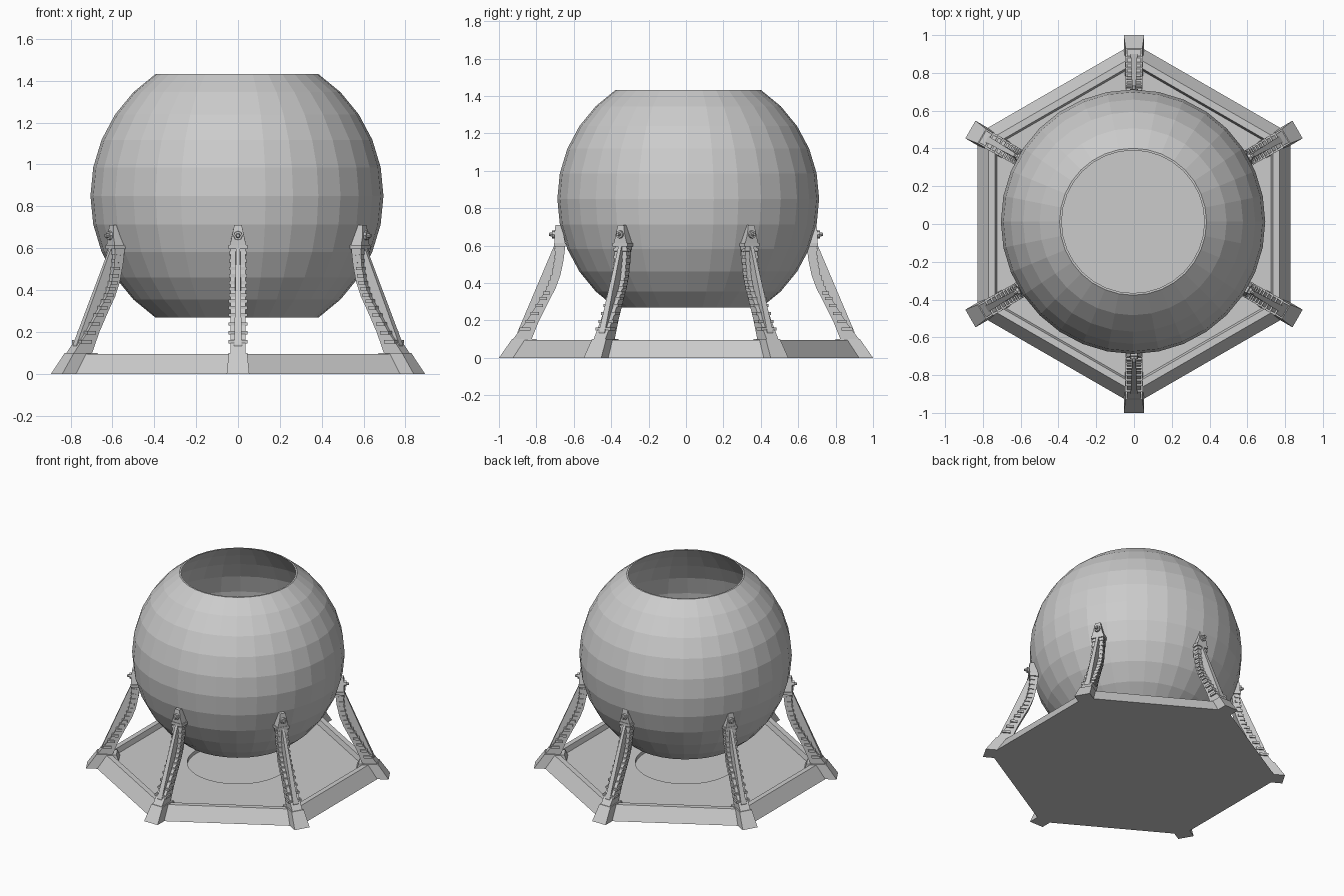
import bpy, math
from mathutils import Matrix, Vector

if "Cube" in bpy.data.objects:
    bpy.data.objects.remove(bpy.data.objects["Cube"])


def make(name, verts, faces):
    me = bpy.data.meshes.new(name)
    me.from_pydata(verts, [], faces)
    me.update()
    ob = bpy.data.objects.new(name, me)
    bpy.context.collection.objects.link(ob)
    return ob


def lathe(name, loops, n, loc=(0, 0, 0)):
    """loops: (radius, z, is_hexagon); a hexagon's radius is its apothem."""
    verts, faces = [], []
    for r, z, hexa in loops:
        for i in range(n):
            a = 2 * math.pi * i / n
            k = (a + math.pi / 6) % (math.pi / 3) - math.pi / 6
            q = r / math.cos(k) if hexa else r
            verts.append((q * math.cos(a), q * math.sin(a), z))
    for j in range(len(loops) - 1):
        for i in range(n):
            m = (i + 1) % n
            faces.append((j * n + i, j * n + m, (j + 1) * n + m, (j + 1) * n + i))
    faces.append(tuple(reversed(range(n))))
    last = (len(loops) - 1) * n
    faces.append(tuple(last + i for i in range(n)))
    ob = make(name, verts, faces)
    ob.location = loc
    return ob


class Builder:
    """Collects leg pieces drawn in the (radius, width, height) frame."""

    def __init__(self):
        self.v, self.f = [], []

    def prism(self, pts):
        # side profile of (radius, z, half width), extruded across the leg
        b, n = len(self.v), len(pts)
        self.v += [(r, -w, z) for r, z, w in pts] + [(r, w, z) for r, z, w in pts]
        self.f.append(tuple(b + i for i in range(n)))
        self.f.append(tuple(b + n + i for i in reversed(range(n))))
        for i in range(n):
            j = (i + 1) % n
            self.f.append((b + j, b + i, b + n + i, b + n + j))

    def bolt(self, r0, r1, z, rad, tip, n=8):
        b = len(self.v)
        for r, q in ((r0, rad), (r1, tip)):
            for i in range(n):
                a = 2 * math.pi * i / n
                self.v.append((r, q * math.cos(a), z + q * math.sin(a)))
        for i in range(n):
            j = (i + 1) % n
            self.f.append((b + i, b + j, b + n + j, b + n + i))
        self.f.append(tuple(b + i for i in reversed(range(n))))
        self.f.append(tuple(b + n + i for i in range(n)))


# Hexagonal base tray with sloped sides, raised rim and round recess
lathe("base_tray", [(0.828, 0, True), (0.77, 0.095, True), (0.735, 0.095, True),
                    (0.725, 0.06, True), (0.335, 0.06, False), (0.335, 0.035, False)], 36)

# Faceted bowl: outer wall up, over the rim, inner wall down to a flat floor
angles = [math.radians(11.25 * k) for k in range(-5, 6)]
outer = [(0.70 * math.cos(a), 0.70 * math.sin(a), False) for a in angles]
inner = [(0.68 * math.cos(a), 0.685 * math.sin(a), False) for a in reversed(angles)]
inner[0] = (inner[0][0], outer[-1][1], False)
lathe("round_bowl", outer + inner, 32, (-0.005, 0.012, 0.85))

# Leg side curves, top to bottom: outer and inner edge of the curved band
out_edge = [(0.697, 0.61), (0.702, 0.52), (0.718, 0.44), (0.745, 0.37),
            (0.788, 0.30), (0.850, 0.20), (0.925, 0.10)]
in_edge = [(0.645, 0.60), (0.655, 0.52), (0.672, 0.44), (0.698, 0.37),
           (0.735, 0.30), (0.785, 0.20), (0.825, 0.10)]

leg = Builder()
# Foot block
leg.prism([(1.0, 0, .054), (0.93, 0.1, .044), (0.80, 0.1, .044), (0.76, 0, .054)])
# Curved band in segments
for k in range(len(out_edge) - 1):
    pts = [out_edge[k], out_edge[k + 1], in_edge[k + 1], in_edge[k]]
    leg.prism([(r, z, .036) for r, z in pts])


def along(edge, t):
    s = t * (len(edge) - 1)
    k = min(int(s), len(edge) - 2)
    return Vector(edge[k]).lerp(Vector(edge[k + 1]), s - k)


# Cross ribs standing slightly proud of the band
for i in range(13):
    t = 0.06 + i * 0.071
    o, q = along(out_edge, t), along(in_edge, t)
    d = (o - q).normalized()
    side = Vector((-d.y, d.x)) * 0.008
    o, q = o + d * 0.004, q + (o - q) * 0.35
    w = 0.041 + 0.006 * t
    leg.prism([(p.x, p.y, w) for p in (o + side, o - side, q - side, q + side)])
# Straight-backed stiffening fin
leg.prism([(0.705, 0.60, .010), (0.722, 0.56, .010), (0.900, 0.14, .018), (0.90, 0.10, .018)]
          + [(r - 0.01, z, .014) for r, z in reversed(out_edge[1:-1])])
# Pointed head with collar and bolt
leg.prism([(0.706, 0.595, .045), (0.706, 0.615, .045), (0.645, 0.615, .045), (0.645, 0.595, .045)])
leg.prism([(0.702, 0.61, .040), (0.704, 0.66, .028), (0.698, 0.71, .018),
           (0.665, 0.71, .018), (0.655, 0.66, .028), (0.645, 0.61, .040)])
leg.bolt(0.69, 0.716, 0.66, 0.023, 0.021)
leg.bolt(0.71, 0.733, 0.66, 0.013, 0.008)

# Six legs standing at the corners of the tray
for i in range(6):
    m = Matrix.Rotation(math.radians(30 + 60 * i), 4, 'Z')
    make("leg_%d" % (i + 1), [m @ Vector(p) for p in leg.v], leg.f)
